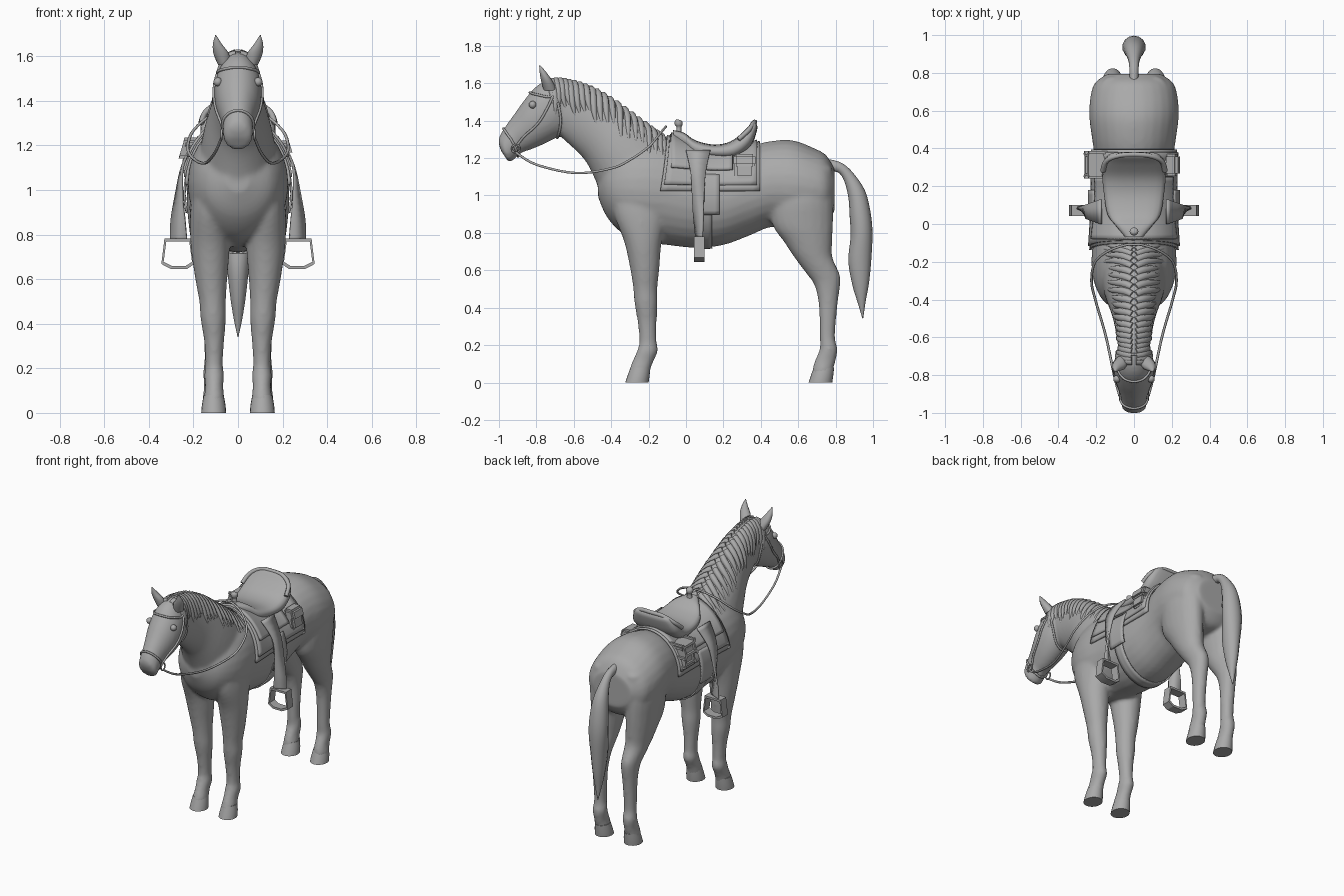
import bpy, bmesh, math
from mathutils import Vector
from mathutils.bvhtree import BVHTree

if "Cube" in bpy.data.objects:
    bpy.data.objects.remove(bpy.data.objects["Cube"])

GREY = bpy.data.materials.new("plain grey")
GREY.diffuse_color = (0.4, 0.4, 0.4, 1)
GREY.use_nodes = True
GREY.node_tree.nodes["Principled BSDF"].inputs["Base Color"].default_value = GREY.diffuse_color


def finish(name, bm, angle=60):
    bmesh.ops.recalc_face_normals(bm, faces=bm.faces)
    me = bpy.data.meshes.new(name)
    bm.to_mesh(me)
    bm.free()
    ob = bpy.data.objects.new(name, me)
    bpy.context.collection.objects.link(ob)
    me.materials.append(GREY)
    bpy.context.view_layer.objects.active = ob
    ob.select_set(True)
    bpy.ops.object.shade_smooth_by_angle(angle=math.radians(angle))
    ob.select_set(False)
    return ob


def smooth_path(pts, steps):
    """Catmull-Rom resampling of equal-length tuples."""
    out, n = [], len(pts)
    for i in range(n - 1):
        p0, p1, p2, p3 = pts[max(i - 1, 0)], pts[i], pts[i + 1], pts[min(i + 2, n - 1)]
        for k in range(steps):
            t = k / steps
            out.append(tuple(0.5 * (2 * b + (c - a) * t + (2 * a - 5 * b + 4 * c - d) * t * t
                                    + (3 * b - a - 3 * c + d) * t ** 3)
                             for a, b, c, d in zip(p0, p1, p2, p3)))
    return out + [tuple(pts[-1])]


def loft(bm, rings, sides=20, steps=4, side=1, power=1.0):
    """Rings are (y1, z1, y2, z2, half width[, centre x]): ellipses between two profile points."""
    loops = []
    for r in smooth_path([tuple(r) + (0,) * (6 - len(r)) for r in rings], steps):
        y1, z1, y2, z2, w, cx = r
        loop = []
        for k in range(sides):
            a = 2 * math.pi * k / sides
            c, s = [math.copysign(abs(v) ** power, v) for v in (math.cos(a), math.sin(a))]
            loop.append(bm.verts.new((side * (cx + max(w, .001) * s),
                                      (y1 + y2) / 2 + c * (y1 - y2) / 2, (z1 + z2) / 2 + c * (z1 - z2) / 2)))
        loops.append(loop)
    faces = [bm.faces.new(loops[0]), bm.faces.new(loops[-1])]
    for p, q in zip(loops, loops[1:]):
        faces += [bm.faces.new((p[k], p[(k + 1) % sides], q[(k + 1) % sides], q[k])) for k in range(sides)]
    bmesh.ops.recalc_face_normals(bm, faces=faces)


def solid(name, rings, **kw):
    bm = bmesh.new()
    loft(bm, rings, **kw)
    return finish(name, bm)


def tube(name, pts, depth, radii=None, cyclic=False):
    cu = bpy.data.curves.new(name, 'CURVE')
    cu.dimensions, cu.bevel_depth, cu.bevel_resolution = '3D', depth, 1
    sp = cu.splines.new('POLY')
    sp.points.add(len(pts) - 1)
    for i, p in enumerate(pts):
        sp.points[i].co = (*p, 1)
        sp.points[i].radius = radii[i] if radii else 1
    sp.use_cyclic_u, sp.use_smooth, cu.use_fill_caps = cyclic, True, True
    cu.materials.append(GREY)
    ob = bpy.data.objects.new(name, cu)
    bpy.context.collection.objects.link(ob)
    return ob


# Horse: torso, neck, head and legs fused into one skin
torso = [(-.47, 1.10, -.47, .99, .05), (-.42, 1.2, -.42, .88, .15), (-.33, 1.28, -.33, .79, .205),
         (-.22, 1.31, -.22, .75, .225), (-.1, 1.3, -.1, .735, .22), (.05, 1.25, .05, .72, .215),
         (.2, 1.225, .2, .735, .215), (.35, 1.265, .35, .79, .21), (.45, 1.29, .45, .83, .222),
         (.57, 1.295, .57, .82, .237), (.68, 1.255, .68, .83, .23), (.75, 1.215, .75, .85, .205),
         (.795, 1.14, .795, .92, .14)]
neck = [(-.05, 1.29, -.38, .84, .16), (-.13, 1.325, -.425, .92, .175), (-.25, 1.41, -.48, 1.07, .155),
        (-.4, 1.52, -.535, 1.18, .12), (-.53, 1.59, -.6, 1.25, .097), (-.64, 1.62, -.665, 1.31, .083),
        (-.72, 1.62, -.71, 1.36, .07)]
head = [(-.67, 1.625, -.62, 1.43, .07), (-.745, 1.615, -.645, 1.34, .095), (-.805, 1.58, -.7, 1.305, .107),
        (-.865, 1.51, -.77, 1.27, .1), (-.915, 1.44, -.83, 1.245, .083), (-.955, 1.385, -.875, 1.23, .07),
        (-.988, 1.335, -.905, 1.205, .067), (-1.003, 1.29, -.935, 1.18, .064), (-.99, 1.24, -.95, 1.18, .045)]


def leg(rows, cx):
    return [(yf, z, yb, z, w, x or cx) for z, yf, yb, w, x in rows]


fore = leg([(1.05, -.4, -.08, .07, .13), (.9, -.385, -.1, .085, .13), (.75, -.33, -.13, .088, .125),
            (.6, -.297, -.143, .072, .12), (.5, -.282, -.153, .06, .114), (.42, -.275, -.152, .057, .111),
            (.32, -.258, -.157, .045, 0), (.22, -.25, -.157, .039, 0), (.17, -.262, -.15, .045, 0),
            (.12, -.283, -.17, .041, 0), (.08, -.3, -.187, .045, 0), (.04, -.308, -.195, .047, 0)], .107)
hind = leg([(1.15, .52, .78, .07, .12), (1.0, .46, .79, .1, .13), (.85, .46, .787, .092, .13),
            (.75, .525, .782, .082, .125), (.67, .578, .783, .072, .12), (.58, .645, .822, .058, .115),
            (.53, .682, .826, .053, 0), (.45, .705, .815, .046, 0), (.35, .713, .804, .042, 0),
            (.24, .715, .797, .039, 0), (.18, .715, .81, .045, 0), (.12, .69, .802, .041, 0),
            (.08, .678, .79, .045, 0), (.04, .672, .785, .047, 0)], .112)
bm = bmesh.new()
for part in (torso, neck, head):
    loft(bm, part, sides=28)
for s in (1, -1):
    loft(bm, fore, side=s)
    loft(bm, hind, side=s)
horse = finish("horse_body", bm, 180)
rm = horse.modifiers.new("fuse", 'REMESH')
rm.mode, rm.voxel_size, rm.use_smooth_shade = 'VOXEL', .012, True
sm = horse.modifiers.new("relax", 'SMOOTH')
sm.factor, sm.iterations = .5, 6
bpy.context.view_layer.update()
skin = BVHTree.FromObject(horse, bpy.context.evaluated_depsgraph_get())

for s, nm in ((1, "left"), (-1, "right")):
    for leg_name, y0, y1 in (("front", -.325, -.2), ("hind", .655, .782)):
        solid(f"{leg_name}_hoof_{nm}", [(y0, 0, y1, 0, .056, .109), (y0 + .012, .035, y1 + .005, .035, .053, .109),
              (y0 + .028, .08, y1 + .01, .08, .045, .109)], side=s, steps=2)
    solid(f"ear_{nm}", [(-.76, 1.56, -.69, 1.56, .03, .06), (-.775, 1.615, -.71, 1.605, .036, .075),
          (-.782, 1.655, -.74, 1.65, .022, .092), (-.785, 1.695, -.778, 1.695, .002, .1)], side=s, sides=10)
    bm = bmesh.new()
    bmesh.ops.create_uvsphere(bm, u_segments=12, v_segments=8, radius=.02)
    bmesh.ops.translate(bm, verts=bm.verts, vec=(s * .09, -.82, 1.485))
    finish(f"eye_{nm}", bm)

solid("tail", [(.76, 1.195, .76, 1.12, .025), (.83, 1.175, .81, 1.125, .025), (.89, 1.125, .845, 1.08, .03),
      (.955, 1.03, .868, .99, .048), (.985, .92, .875, .89, .06), (.997, .8, .88, .78, .062),
      (.99, .65, .868, .65, .05), (.978, .53, .89, .52, .036), (.96, .43, .92, .42, .02),
      (.947, .34, .943, .342, .002)], sides=14)


# Helpers that lay things on the skin
def snap(p, off):
    loc, nor, *_ = skin.find_nearest(Vector(p))
    return loc + nor * off


def wrap(name, y0, y1, a0, a1, off, thick, skew=0, ny=14, na=28):
    """Sheet laid round the barrel between two lengths and two angles; skew pushes the low front forward."""
    bm = bmesh.new()
    grid = []
    for i in range(na + 1):
        a = math.radians(a0 + (a1 - a0) * i / na)
        d = Vector((math.cos(a), 0, math.sin(a)))
        start = y0 + skew * (math.sin(a) - .3)
        row = []
        for j in range(ny + 1):
            o = Vector((0, start + (y1 - start) * j / ny, 1.0))
            row.append(bm.verts.new(skin.ray_cast(o, d)[0] + d * off))
        grid.append(row)
    for p, q in zip(grid, grid[1:]):
        for j in range(ny):
            bm.faces.new((p[j], p[j + 1], q[j + 1], q[j]))
    ob = finish(name, bm, 40)
    md = ob.modifiers.new("thickness", 'SOLIDIFY')
    md.thickness, md.offset = thick, 0


# Mane: tapering locks falling from the crest on both sides
crest = smooth_path([r[:2] for r in neck[1:]], 4)
for s in (1, -1):
    for i, (y, z) in enumerate(crest):
        n, length = 7, .15 + .06 * ((i * 5) % 4) / 3
        pts = [snap((s * (.01 + .13 * k / n), y + .03 * k / n - .01, z - length * k / n), -.006) for k in range(n + 1)]
        tube(f"mane_lock_{i}", pts, .022, [.9, 1, 1, .9, .8, .6, .4, .05])

# Saddle blanket, pad, skirt and girth
wrap("blanket", -.13, .395, 6, 174, .010, .012, skew=.04)
wrap("saddle_pad", -.115, .38, 14, 166, .020, .012, skew=.04)
wrap("saddle_skirt", -.08, .25, 34, 146, .032, .016)
wrap("girth", .07, .14, -18, -162, .006, .008, ny=3)
for a in (0, 180):
    d = 1 if a == 0 else -1
    wrap("side_flap", .05, .18, a - d * 24, a + d * 28, .026, .01, ny=5, na=10)

# Saddle seat, cantle rim and horn
solid("seat", [(-.07, 1.35, -.06, 1.26, .05), (-.01, 1.335, 0, 1.24, .1), (.05, 1.295, .05, 1.21, .14),
      (.15, 1.272, .15, 1.2, .158), (.24, 1.29, .26, 1.2, .168), (.31, 1.345, .345, 1.26, .165),
      (.35, 1.388, .38, 1.35, .13), (.362, 1.395, .378, 1.38, .09)], power=.7)
solid("horn", [(-.06, 1.31, -.02, 1.31, .028), (-.05, 1.36, -.025, 1.36, .015), (-.06, 1.378, -.018, 1.38, .022),
      (-.06, 1.397, -.02, 1.395, .022), (-.05, 1.408, -.03, 1.403, .012)], sides=12)
tube("cantle_rim", smooth_path([(-.165, .28, 1.3), (-.145, .335, 1.35), (-.08, .362, 1.388), (0, .368, 1.392),
     (.08, .362, 1.388), (.145, .335, 1.35), (.165, .28, 1.3)], 4), .014)

for s, nm in ((1, "left"), (-1, "right")):
    # Saddle bag with its lid
    for part, lo, hi, grow in (("bag", 1.09, 1.2, 0), ("bag_lid", 1.155, 1.222, .006)):
        bm = bmesh.new()
        bmesh.ops.create_cube(bm, size=1)
        for v in bm.verts:
            top = v.co.z > 0
            v.co = (s * ((.192 if top else .212) + v.co.x * (.06 + grow * 2)),
                    .313 + v.co.y * (.105 + grow * 2), hi if top else lo)
        bmesh.ops.bevel(bm, geom=bm.edges[:], offset=.014, segments=2, affect='EDGES')
        finish(f"{part}_{nm}", bm, 40)

    # Stirrup strap, twisting to face forward as it falls
    strap = smooth_path([(.175, .0, 1.24, .175, .13, 1.24), (.245, .025, 1.12, .245, .105, 1.12),
                         (.25, .035, .97, .28, .095, .97), (.238, .045, .86, .3, .09, .86),
                         (.23, .055, .775, .303, .085, .775)], 4)
    bm = bmesh.new()
    rows = [[bm.verts.new((s * r[0], r[1], r[2])), bm.verts.new((s * r[3], r[4], r[5]))] for r in strap]
    for p, q in zip(rows, rows[1:]):
        bm.faces.new((p[0], p[1], q[1], q[0]))
    ob = finish(f"stirrup_strap_{nm}", bm, 40)
    md = ob.modifiers.new("thickness", 'SOLIDIFY')
    md.thickness, md.offset = .012, 0

    # Stirrup: flat frame with an open middle
    frame = [(-.06, .782), (.06, .782), (.074, .668), (.03, .645), (-.04, .645), (-.074, .668)]
    bm = bmesh.new()
    loops = []
    for x, z in frame:
        ix, iz = x * .86, .715 + (z - .715) * .80
        loops.append([bm.verts.new((s * (.27 + px), py, pz)) for px, py, pz in
                      ((x, .042, z), (x, .1, z), (ix, .1, iz), (ix, .042, iz))])
    for k in range(6):
        p, q = loops[k], loops[(k + 1) % 6]
        for j in range(4):
            bm.faces.new((p[j], p[(j + 1) % 4], q[(j + 1) % 4], q[j]))
    finish(f"stirrup_{nm}", bm, 30)

    # Bit ring, bridle straps and rein
    tube(f"bit_ring_{nm}", [(s * .074, -.91 + .022 * math.cos(k * math.pi / 6), 1.25 + .022 * math.sin(k * math.pi / 6))
         for k in range(12)], .005, cyclic=True)
    for strap_name, pts in (
            ("brow_band", [(0, -.84, 1.555), (.07, -.82, 1.55), (.1, -.74, 1.53), (.09, -.7, 1.55)]),
            ("cheek_strap", [(0, -.69, 1.64), (.08, -.7, 1.56), (.11, -.78, 1.4), (.09, -.87, 1.31), (.075, -.91, 1.25)]),
            ("throat_strap", [(.09, -.7, 1.55), (.09, -.67, 1.42), (.05, -.68, 1.33), (0, -.69, 1.31)]),
            ("nose_band", [(0, -.98, 1.36), (.05, -.97, 1.345), (.08, -.93, 1.29), (.06, -.9, 1.23), (0, -.89, 1.2)])):
        tube(f"{strap_name}_{nm}", [snap((s * x, y, z), .003) for x, y, z in smooth_path(pts, 6)], .007)
    rein = smooth_path([(.076, -.91, 1.23), (.105, -.8, 1.165), (.15, -.59, 1.12), (.205, -.4, 1.145),
                        (.225, -.3, 1.19), (.205, -.2, 1.26), (.13, -.14, 1.33), (.04, -.11, 1.365), (0, -.11, 1.365)], 5)
    tube(f"rein_{nm}", [(s * x, y, z) for x, y, z in rein], .007)
